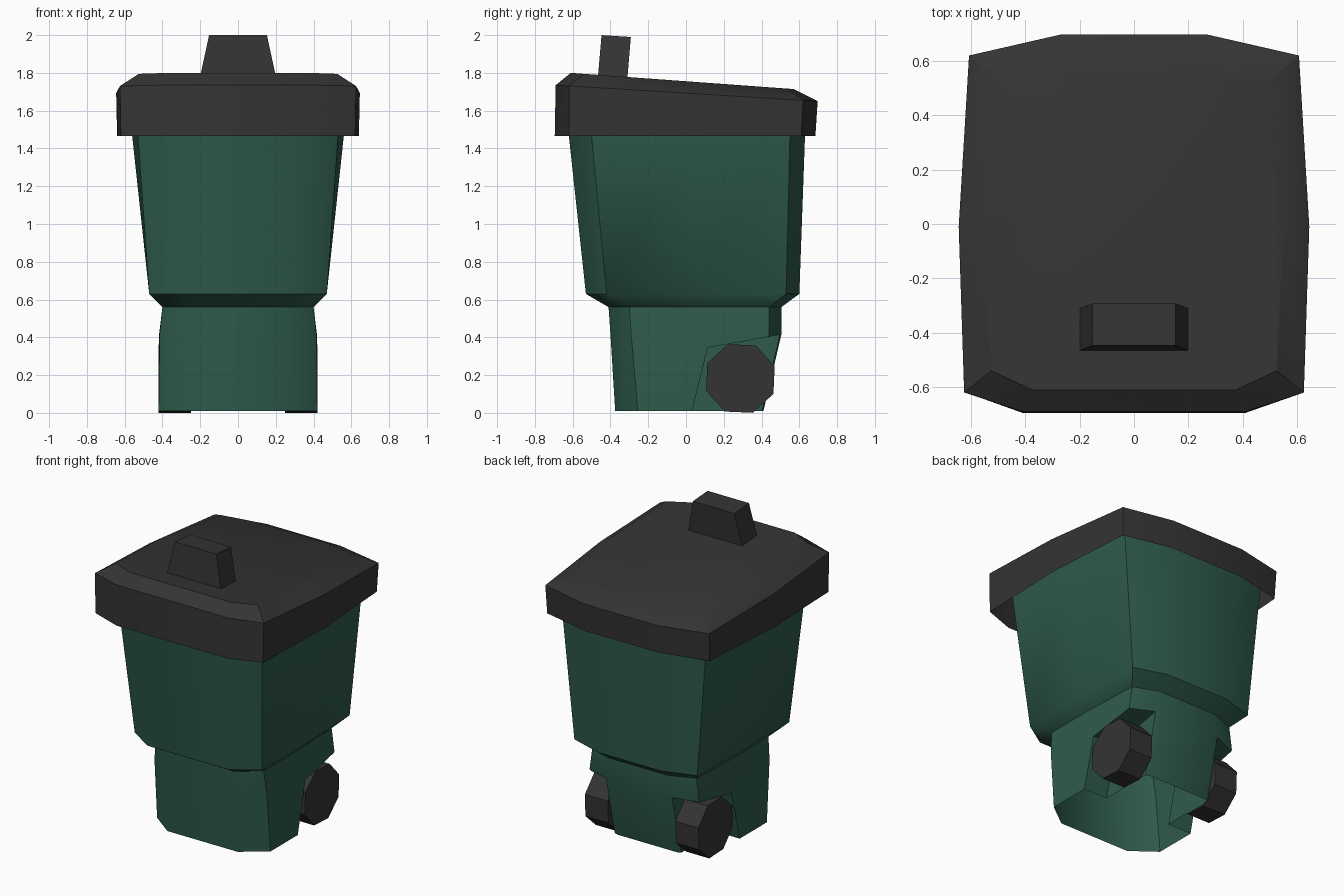
import bpy, bmesh, math
from mathutils import Matrix

if "Cube" in bpy.data.objects:
    bpy.data.objects.remove(bpy.data.objects["Cube"])


def material(name, rgb):
    m = bpy.data.materials.new(name)
    m.diffuse_color = (*rgb, 1)
    m.use_nodes = True
    m.node_tree.nodes["Principled BSDF"].inputs["Base Color"].default_value = m.diffuse_color
    return m


GREEN = material("green_plastic", (0.028, 0.105, 0.07))
DARK = material("dark_plastic", (0.034, 0.034, 0.034))


def ring(half, z):
    """Mirror a front-to-back half outline; z is a height or a function of y."""
    pts = list(half) + [(-x, y) for x, y in reversed(half)]
    return [(x, y, z(y) if callable(z) else z) for x, y in pts]


def finish(name, bm, mat):
    bmesh.ops.recalc_face_normals(bm, faces=bm.faces[:])
    me = bpy.data.meshes.new(name)
    bm.to_mesh(me)
    bm.free()
    ob = bpy.data.objects.new(name, me)
    bpy.context.collection.objects.link(ob)
    if mat:
        me.materials.append(mat)
    return ob


def loft(name, rings, mat, bottom=True):
    """Skin a stack of rings, capped on top and optionally below."""
    bm = bmesh.new()
    vs = [[bm.verts.new(p) for p in r] for r in rings]
    n = len(vs[0])
    for a, b in zip(vs, vs[1:]):
        for i in range(n):
            j = (i + 1) % n
            bm.faces.new((a[i], a[j], b[j], b[i]))
    bm.faces.new(vs[-1])
    if bottom:
        bm.faces.new(vs[0][::-1])
    return finish(name, bm, mat)


def smooth(ob, angle):
    bpy.ops.object.select_all(action='DESELECT')
    bpy.context.view_layer.objects.active = ob
    ob.select_set(True)
    bpy.ops.object.shade_smooth_by_angle(angle=math.radians(angle))


# Bin body: half outlines run front, front corner, side, back corner, back
body = loft("bin_body", [
    ring([(.26, -.375), (.42, -.255), (.42, .05), (.41, .35), (.22, .41)], .01),
    ring([(.26, -.40), (.415, -.29), (.418, .06), (.405, .44), (.22, .505)], .415),
    ring([(.26, -.41), (.40, -.30), (.40, .06), (.385, .44), (.22, .505)], .56),
    ring([(.30, -.53), (.47, -.42), (.47, .05), (.455, .53), (.23, .60)], .63),
    ring([(.34, -.62), (.53, -.50), (.56, .02), (.53, .55), (.25, .63)], 1.465),
    ring([(.345, -.635), (.54, -.51), (.572, .02), (.54, .555), (.25, .635)], 1.6),
], GREEN)

# Wheel wells cut from both back corners
profile = [(.005, -.1), (.115, .345), (.7, .45), (.7, -.1)]
for side in (1, -1):
    bm = bmesh.new()
    a, b = [[bm.verts.new((side * x, y, z)) for y, z in profile] for x in (.245, .7)]
    bm.faces.new(a)
    bm.faces.new(b[::-1])
    for i in range(4):
        j = (i + 1) % 4
        bm.faces.new((a[j], a[i], b[i], b[j]))
    cutter = finish("well_cutter", bm, None)
    cutter.hide_render = True
    mod = body.modifiers.new("well", 'BOOLEAN')
    mod.operation = 'DIFFERENCE'
    mod.solver = 'EXACT'
    mod.object = cutter
    bpy.context.view_layer.objects.active = body
    bpy.ops.object.modifier_apply(modifier="well")
    bpy.data.objects.remove(cutter)

# Underside of the body is open
bm = bmesh.new()
bm.from_mesh(body.data)
bmesh.ops.delete(bm, geom=[f for f in bm.faces if all(v.co.z < .03 for v in f.verts)],
                 context='FACES')
bm.to_mesh(body.data)
bm.free()
smooth(body, 40)

# Lid: open-bottomed shell with a sloping, bevelled top
rim = [(.41, -.69), (.625, -.62), (.645, -.01), (.607, .62), (.27, .697)]
skirt = [(.41, -.695), (.62, -.62), (.64, -.01), (.60, .61), (.27, .685)]
crown = [(.375, -.61), (.525, -.54), (.55, -.01), (.49, .525), (.27, .57)]
lid = loft("lid", [
    ring(skirt, 1.465),
    ring(rim, lambda y: 1.735 - .061 * (y + .69)),
    ring(crown, lambda y: 1.80 - .0726 * (y + .61)),
], DARK, bottom=False)
smooth(lid, 30)

# Lid handle, tapered and tilted with the lid
loft("lid_handle", [
    [(-.205, -.468, 1.76), (.205, -.468, 1.76), (.205, -.312, 1.75), (-.205, -.312, 1.75)],
    [(-.153, -.447, 2.0), (.153, -.447, 2.0), (.153, -.292, 1.99), (-.153, -.292, 1.99)],
], DARK)

# Eight-sided wheels
for side, name in ((1, "wheel_right"), (-1, "wheel_left")):
    bm = bmesh.new()
    turn = (Matrix.Translation((side * .335, .288, .182)) @ Matrix.Rotation(math.pi / 2, 4, 'Y')
            @ Matrix.Rotation(math.radians(20), 4, 'Z'))
    bmesh.ops.create_cone(bm, cap_ends=True, segments=8, radius1=.193, radius2=.193,
                          depth=.17, matrix=turn)
    finish(name, bm, DARK)
